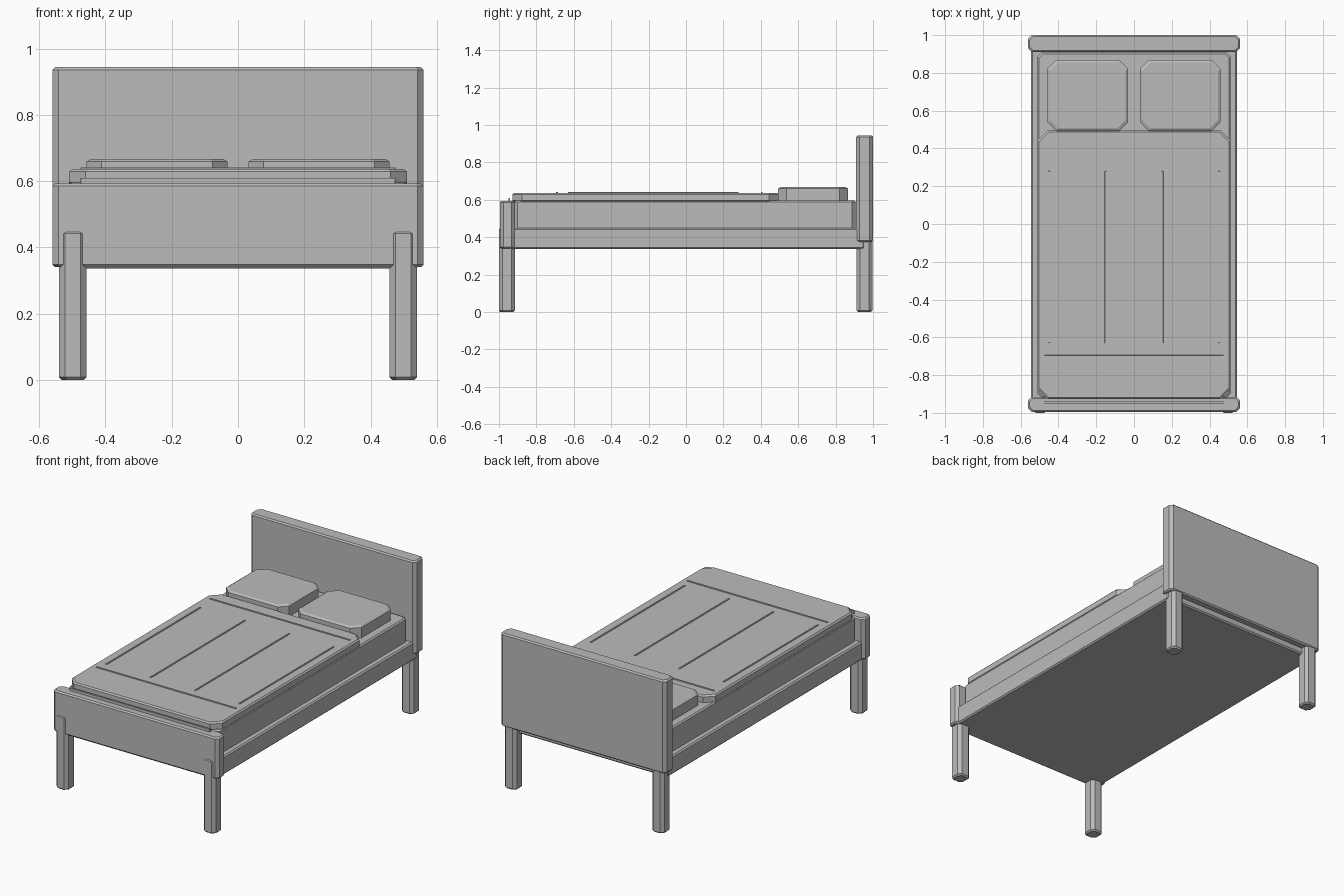
import bpy, bmesh

if "Cube" in bpy.data.objects:
    bpy.data.objects.remove(bpy.data.objects["Cube"], do_unlink=True)

GREY = (0.5, 0.5, 0.5, 1)
mat = bpy.data.materials.new("plain grey")
mat.use_nodes = True
mat.diffuse_color = GREY
mat.node_tree.nodes["Principled BSDF"].inputs["Base Color"].default_value = GREY


def octagon(x, y, c, inset):
    """Rectangle outline with cut corners, pulled inwards by inset."""
    x0, x1, y0, y1 = x[0] + inset, x[1] - inset, y[0] + inset, y[1] - inset
    return [(x0 + c, y0), (x1 - c, y0), (x1, y0 + c), (x1, y1 - c),
            (x1 - c, y1), (x0 + c, y1), (x0, y1 - c), (x0, y0 + c)]


def slab(name, x, y, z, corner, edge=0.008, rim=None):
    """Block with chamfered corners; edge is the chamfer height, rim its width."""
    rim = edge if rim is None else rim
    bm = bmesh.new()
    levels = [(z[0], rim), (z[0] + edge, 0), (z[1] - edge, 0), (z[1], rim)]
    rings = [[bm.verts.new((px, py, h)) for px, py in octagon(x, y, corner, i)]
             for h, i in levels]
    bm.faces.new(rings[0][::-1])
    bm.faces.new(rings[-1])
    for low, high in zip(rings, rings[1:]):
        for i in range(8):
            j = (i + 1) % 8
            bm.faces.new((low[i], low[j], high[j], high[i]))
    mesh = bpy.data.meshes.new(name)
    bm.to_mesh(mesh)
    bm.free()
    mesh.materials.append(mat)
    obj = bpy.data.objects.new(name, mesh)
    bpy.context.collection.objects.link(obj)
    return obj


def seam(name, x, y, z):
    """Thin raised stitching line."""
    return slab(name, x, y, z, 0.001, 0.001)


# Wooden frame
slab("headboard", (-0.56, 0.56), (0.91, 1.0), (0.375, 0.944), 0.018)
slab("footboard", (-0.56, 0.56), (-0.995, -0.915), (0.34, 0.593), 0.018)
slab("bed_base", (-0.545, 0.545), (-0.99, 0.957), (0.336, 0.45), 0.012)

# Mattress and bedding
slab("mattress", (-0.51, 0.51), (-0.92, 0.908), (0.44, 0.595), 0.02)
slab("blanket", (-0.51, 0.51), (-0.927, 0.495), (0.587, 0.637), 0.05)

# Legs and pillows, mirrored left and right
for side, s in (("left", 1), ("right", -1)):
    leg_x = sorted((0.457 * s, 0.54 * s))
    slab("front_leg_" + side, leg_x, (-1.0, -0.915), (0, 0.45), 0.018)
    slab("back_leg_" + side, leg_x, (0.912, 0.996), (0, 0.45), 0.018)
    slab("pillow_" + side, sorted((0.032 * s, 0.457 * s)), (0.493, 0.867),
         (0.587, 0.667), 0.045, 0.008, 0.012)

# Stitching across the blanket and down its length
for name, y, top in (("foot", -0.69, 0.641), ("head", 0.405, 0.641),
                     ("tucked", -0.945, 0.61)):
    seam("cross_seam_" + name, (-0.475, 0.475), (y - 0.005, y + 0.005), (top - 0.03, top))
for i in range(4):
    x = -0.45 + 0.3 * i
    seam("long_seam_%d" % (i + 1), (x - 0.005, x + 0.005), (-0.63, 0.28), (0.62, 0.641))
